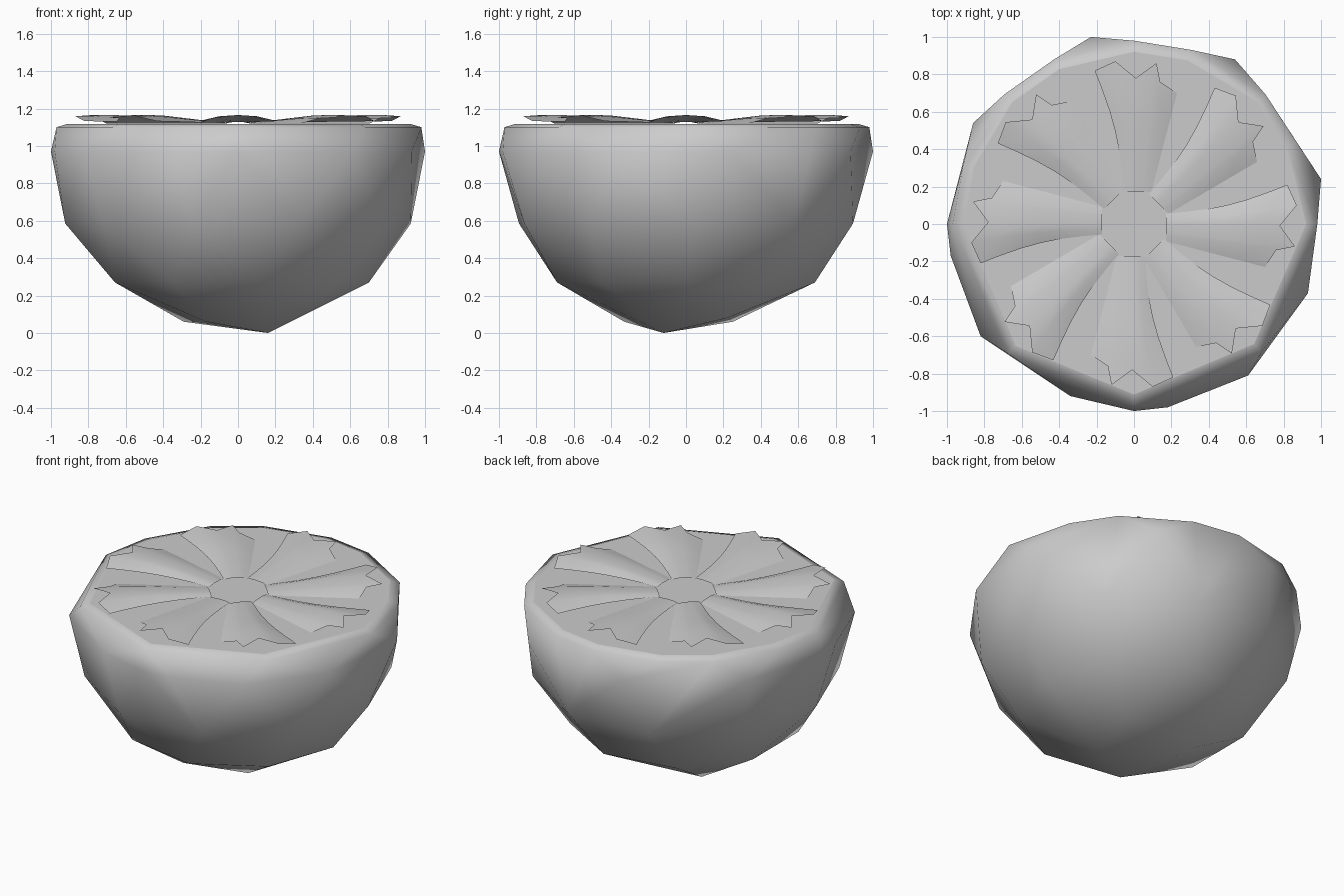
import bpy, bmesh
from math import sin, cos, pi, radians

cube = bpy.data.objects.get("Cube")
if cube:
    bpy.data.objects.remove(cube, do_unlink=True)

grey = bpy.data.materials.new("light grey")
grey.use_nodes = True
colour = (0.6, 0.6, 0.6, 1)
grey.diffuse_color = colour
grey.node_tree.nodes["Principled BSDF"].inputs["Base Color"].default_value = colour


def finish(name, bm, angle):
    mesh = bpy.data.meshes.new(name)
    bm.to_mesh(mesh)
    bm.free()
    mesh.materials.append(grey)
    obj = bpy.data.objects.new(name, mesh)
    bpy.context.collection.objects.link(obj)
    bpy.ops.object.select_all(action="DESELECT")
    obj.select_set(True)
    bpy.context.view_layer.objects.active = obj
    bpy.ops.object.shade_smooth_by_angle(angle=radians(angle))
    return obj


def ring(count, radius, z, turn):
    return [(radius * cos(turn + 2 * pi * i / count),
             radius * sin(turn + 2 * pi * i / count), z) for i in range(count)]


# Fruit half: irregular faceted bowl with a flat cut top
girth = [(1, .24), (.93, -.37), (.61, -.81), (.18, -.98), (0, -1), (-.34, -.92),
         (-.82, -.6), (-.98, -.17), (-1, 0), (-.86, .54), (-.23, 1), (.54, .88)]
rim = [(.99, 0), (.88, .44), (.71, .7), (.31, .94), (0, .99), (-.43, .89), (-.7, .7),
       (-.92, .33), (-.98, 0), (-.68, -.7), (0, -.98), (.69, -.69)]
points = [(x, y, .97) for x, y in girth]
points += [(x * .99, y * .99, 1.1) for x, y in rim]
points += [(x * .93, y * .93, 1.118) for x, y in rim]
points += ring(10, .925, .585, .05) + ring(9, .7, .27, 0)
points += [(-.29, .25, .06), (-.17, -.33, .06), (.25, .22, .08), (.16, -.12, 0)]

bm = bmesh.new()
for p in points:
    bm.verts.new(p)
hull = bmesh.ops.convex_hull(bm, input=bm.verts)
loose = {v for v in hull["geom_interior"] + hull["geom_unused"]
         if isinstance(v, bmesh.types.BMVert) and not v.link_faces}
bmesh.ops.delete(bm, geom=list(loose), context="VERTS")
bmesh.ops.recalc_face_normals(bm, faces=bm.faces)
body = finish("fruit_half", bm, 55)
for face in body.data.polygons:
    if face.normal.z > .99:
        face.use_smooth = False

# Pulp segments: thin domed sheets, open at the ragged outer end
outer_end = [(.70, -.23), (.76, -.14), (.86, -.12), (.78, -.01), (.87, .1), (.82, .21)]
ROWS = 6
for k in range(8):
    ca, sa = cos(k * pi / 4), sin(k * pi / 4)
    bm = bmesh.new()
    rows = []
    for i in range(ROWS + 1):
        f = i / ROWS
        row = []
        for r_end, t_end in outer_end:
            # The clockwise side is straight, the other flares at the tip
            inner = .09 if t_end < 0 else .06
            bow = .035 * sin(pi * f) if t_end > 0 else 0
            side = t_end / .225
            r = .17 + (r_end - .17) * f
            t = side * (inner + (.225 - inner) * f - bow)
            z = 1.121 + (.008 + .036 * min(1, f * 1.4)) * (1 - side * side)
            z += .006 * f * max(side, 0)
            row.append(bm.verts.new((r * ca - t * sa, r * sa + t * ca, z)))
        rows.append(row)
    for a, b in zip(rows, rows[1:]):
        for j in range(len(outer_end) - 1):
            bm.faces.new((a[j], b[j], b[j + 1], a[j + 1]))
    finish(f"pulp_segment_{k + 1}", bm, 60)
